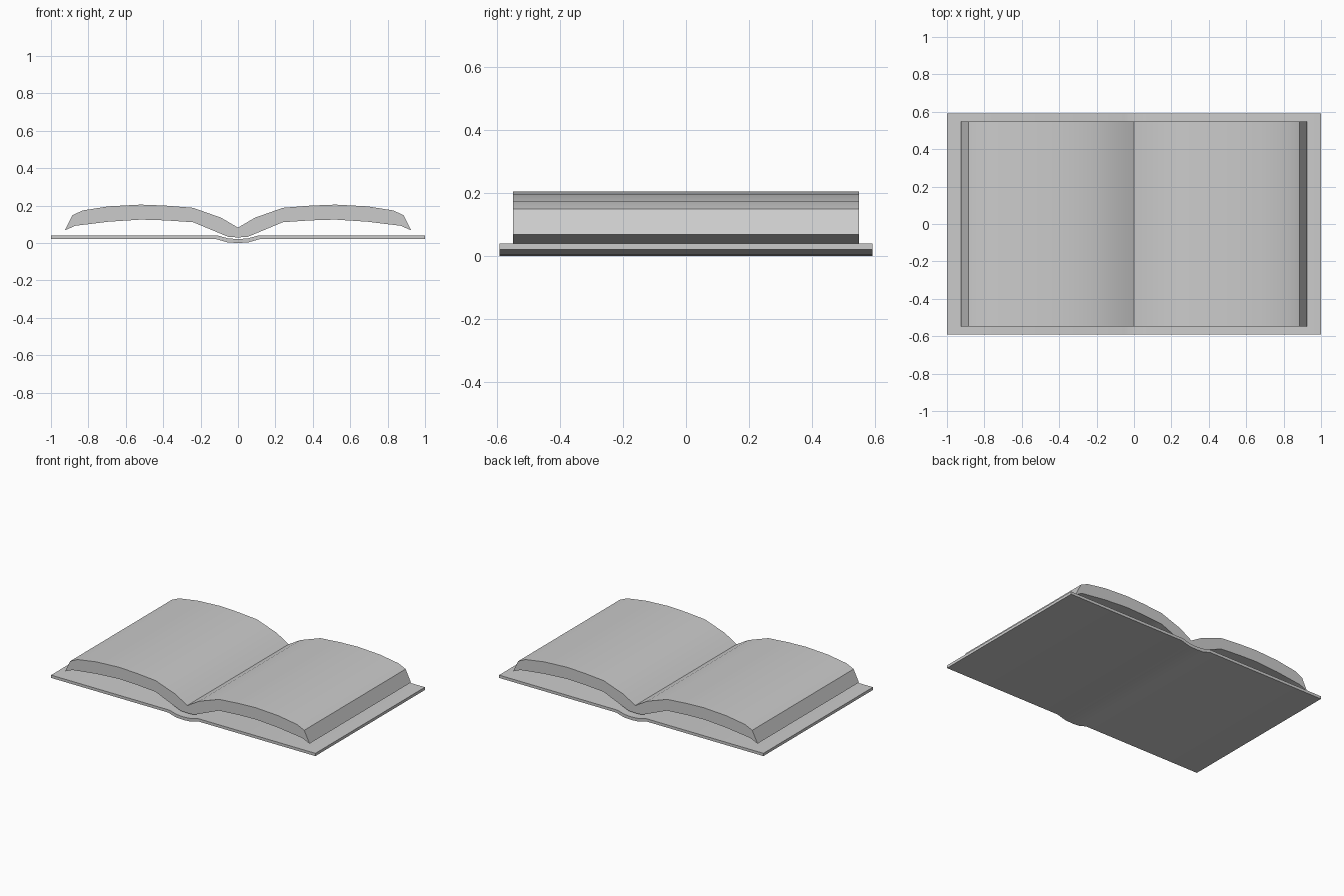
import bpy, bmesh, math

if "Cube" in bpy.data.objects:
    bpy.data.objects.remove(bpy.data.objects["Cube"])


def extrude_section(name, top, bottom, half_depth, angle=30):
    """Sweep a symmetric strip section (right half given as x, z) along y."""
    def full(points):
        return [(-x, z) for x, z in reversed(points[1:])] + points

    bm = bmesh.new()
    rows = []
    for pts in (full(top), full(bottom)):
        for y in (-half_depth, half_depth):
            rows.append([bm.verts.new((x, y, z)) for x, z in pts])
    tf, tb, bf, bb = rows
    n = len(tf)
    for i in range(n - 1):
        for a, b in ((tf, tb), (tb, bb), (bb, bf), (bf, tf)):
            bm.faces.new((a[i], a[i + 1], b[i + 1], b[i]))
    for i in (0, n - 1):
        bm.faces.new((tf[i], tb[i], bb[i], bf[i]))
    bmesh.ops.recalc_face_normals(bm, faces=bm.faces)

    mesh = bpy.data.meshes.new(name)
    bm.to_mesh(mesh)
    bm.free()
    obj = bpy.data.objects.new(name, mesh)
    bpy.context.collection.objects.link(obj)
    bpy.ops.object.select_all(action='DESELECT')
    bpy.context.view_layer.objects.active = obj
    obj.select_set(True)
    bpy.ops.object.shade_smooth_by_angle(angle=math.radians(angle))
    return obj


# Page block: two arched halves meeting in a V-shaped gutter
page_top = [(0, .082), (.09, .135), (.24, .188), (.39, .2), (.52, .205),
            (.69, .196), (.83, .174), (.885, .149)]
page_bottom = [(0, .03), (.05, .032), (.24, .111), (.39, .121), (.52, .125),
               (.69, .114), (.87, .092), (.925, .068)]
extrude_section("pages", page_top, page_bottom, .548)

# Cover: two flat boards joined by a shallow dipped spine
cover_top = [(0, .021), (.05, .024), (.105, .039), (1, .039)]
cover_bottom = [(0, 0), (.055, .003), (.115, .02), (1, .02)]
extrude_section("cover", cover_top, cover_bottom, .592)
